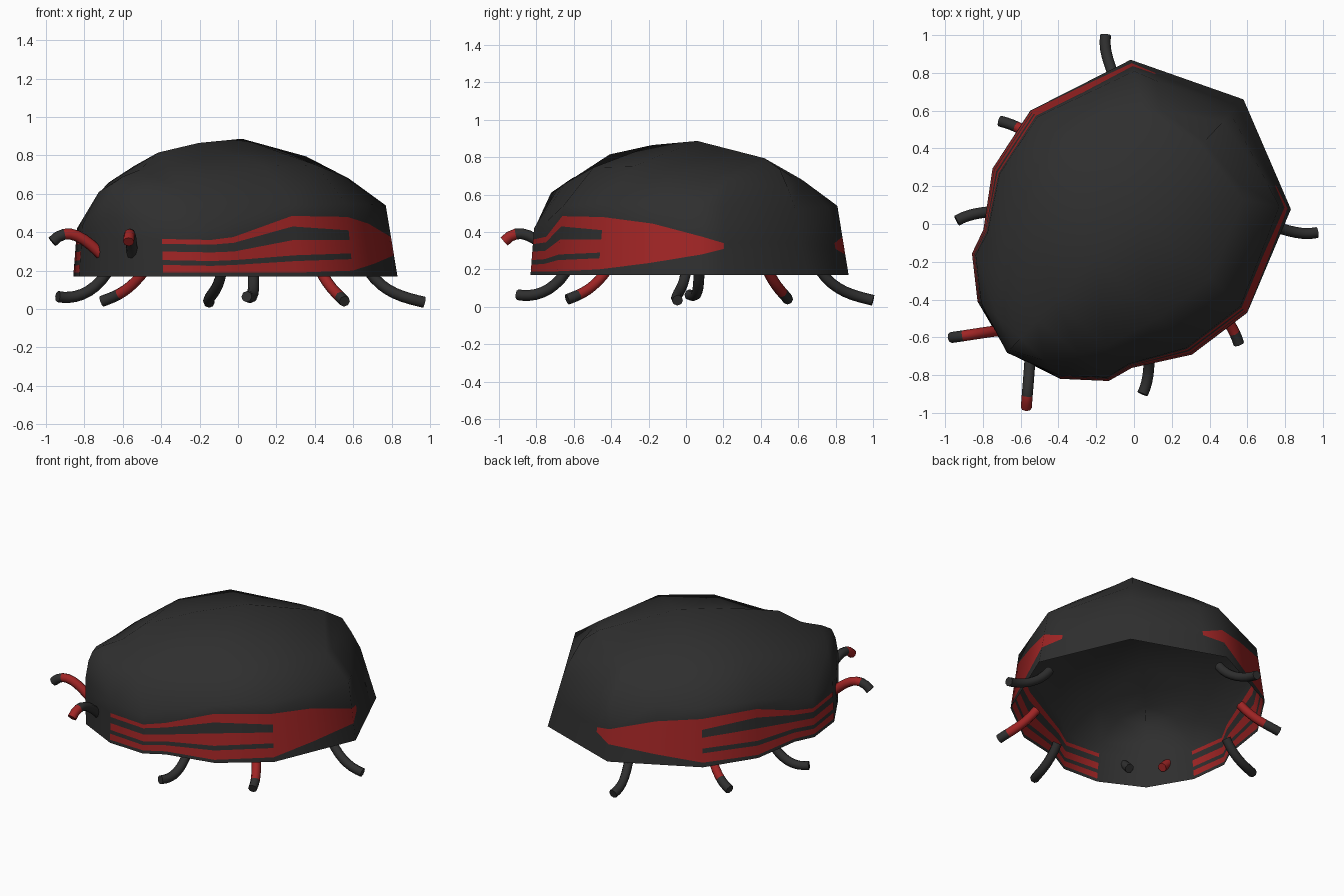
import bpy, bmesh, math
from mathutils import Vector
from mathutils.geometry import interpolate_bezier

if "Cube" in bpy.data.objects:
    bpy.data.objects.remove(bpy.data.objects["Cube"])

# Body axis runs diagonally; t grows towards the tail, w is the half width
ANG = math.radians(47)
A = Vector((math.cos(ANG), math.sin(ANG), 0))
B = Vector((math.sin(ANG), -math.cos(ANG), 0))
O = Vector((0, 0.038, 0))


def material(name, color):
    m = bpy.data.materials.new(name)
    m.diffuse_color = (*color, 1)
    m.use_nodes = True
    m.node_tree.nodes["Principled BSDF"].inputs["Base Color"].default_value = m.diffuse_color
    return m


MATS = [material("charcoal", (0.028, 0.028, 0.028)),
        material("deep_red", (0.35, 0.018, 0.018))]


def world(t, w, z):
    return O + A * t + B * w + Vector((0, 0, z))


def mirrored(p):
    d = Vector(p) - O
    return world(d.dot(A), -d.dot(B), d.z)


def finish(bm, name):
    me = bpy.data.meshes.new(name)
    bm.to_mesh(me)
    bm.free()
    for m in MATS:
        me.materials.append(m)
    ob = bpy.data.objects.new(name, me)
    bpy.context.collection.objects.link(ob)
    return ob


# Shell stations from head (0) to tail (7): rim, wall top, shoulder, ridge
RIM = [(-.982, 0, .17), (-.893, .30, .17), (-.727, .495, .17), (-.593, .537, .17),
       (-.324, .722, .17), (.037, .785, .17), (.596, .58, .17), (.85, 0, .17)]
WALL = [(-.985, 0, .48), (-.885, .28, .44), (-.72, .475, .42), (-.59, .51, .46),
        (-.32, .675, .54), (.037, .735, .55), (.565, .525, .54), (.75, 0, .52)]
SHOULDER = [(-.965, 0, .60), (-.88, .17, .61), (-.73, .29, .62), (-.60, .36, .66),
            (-.30, .46, .745), (.04, .52, .75), (.46, .36, .68), (.69, 0, .64)]
RIDGE = [(-.94, 0, .66), (-.88, 0, .69), (-.75, 0, .725), (-.61, 0, .815),
         (-.30, 0, .865), (.03, 0, .887), (.52, 0, .795), (.635, 0, .735)]
# Heights of the stripe edges at each column along the flank
STRIPES = {0: (.19, .23, .255, .30, .34, .365), 1: (.19, .23, .255, .30, .34, .365),
           2: (.19, .225, .25, .295, .335, .36), 3: (.19, .23, .255, .30, .345, .375),
           4: (.19, .25, .28, .36, .43, .485), 5: (.20, .26, .29, .36, .41, .48),
           5.5: (.235, .27, .30, .35, .39, .445), 6: (.28, .295, .31, .33, .35, .375),
           6.22: (.31, .315, .32, .325, .33, .34), 7: (.31, .315, .32, .325, .33, .34)}


def at(table, k):
    i = min(int(k), 6)
    return Vector(table[i]).lerp(Vector(table[i + 1]), k - i)


def column(k):
    lo, hi = at(RIM, k), at(WALL, k)
    flank = [lo.lerp(hi, (z - lo.z) / (hi.z - lo.z)) for z in STRIPES[k]]
    return [lo, *flank, hi, at(SHOULDER, k), at(RIDGE, k)]


def is_red(k, row):
    if not 1 <= k < 6.2 or not 1 <= row <= 5:
        return False
    return row % 2 == 1 or k >= 5      # stripes merge into one band past station 5


bm = bmesh.new()
ks = sorted(STRIPES)
for side in (1, -1):
    grid = [[bm.verts.new(world(p.x, side * p.y, p.z)) for p in column(k)] for k in ks]
    for c in range(len(ks) - 1):
        for r in range(len(grid[0]) - 1):
            quad = [grid[c][r], grid[c + 1][r], grid[c + 1][r + 1], grid[c][r + 1]]
            f = bm.faces.new(quad if side == 1 else quad[::-1])
            f.material_index = int(is_red(ks[c], r))
            f.smooth = True
bmesh.ops.remove_doubles(bm, verts=bm.verts, dist=1e-5)
finish(bm, "shell")


# Curved limb: tube along a bezier, red on the given range of segments
def limb(name, ctrl, red, radius=0.029, sides=8, segs=8):
    pts = interpolate_bezier(*[Vector(p) for p in ctrl], segs + 1)
    bm = bmesh.new()
    rings = []
    for i, p in enumerate(pts):
        d = (pts[min(i + 1, segs)] - pts[max(i - 1, 0)]).normalized()
        s = d.cross(Vector((0, 0, 1))).normalized()
        u = s.cross(d)
        rings.append([bm.verts.new(p + radius * (s * math.cos(a) + u * math.sin(a)))
                      for a in (2 * math.pi * j / sides for j in range(sides))])
    for i in range(segs):
        for j in range(sides):
            n = (j + 1) % sides
            f = bm.faces.new((rings[i][j], rings[i][n], rings[i + 1][n], rings[i + 1][j]))
            f.smooth = True
            f.material_index = int(red[0] <= i < red[1])
    for ring, seg in ((rings[0], 0), (rings[-1], segs - 1)):
        bm.faces.new(ring).material_index = int(red[0] <= seg < red[1])
    bmesh.ops.recalc_face_normals(bm, faces=bm.faces)
    finish(bm, name)


# Right-hand limbs with red ranges for the right and the left copy
LIMBS = {
    "back_leg": ([(.68, .0, .20), (.76, -.01, .08), (.87, -.07, .06), (.97, -.045, .035)],
                 (0, 0), (0, 0)),
    "middle_leg": ([(.43, -.42, .20), (.48, -.49, .10), (.53, -.55, .07), (.555, -.635, .04)],
                   (0, 6), (0, 5)),
    "front_leg": ([(.08, -.64, .19), (.08, -.72, .07), (.085, -.82, .05), (.045, -.90, .065)],
                  (0, 0), (0, 0)),
    "antenna": ([(-.55, -.70, .27), (-.555, -.80, .37), (-.565, -.89, .44), (-.57, -.972, .35)],
                (6, 8), (0, 6)),
}
for name, (ctrl, red_right, red_left) in LIMBS.items():
    limb("right_" + name, ctrl, red_right)
    limb("left_" + name, [mirrored(p) for p in ctrl], red_left)
